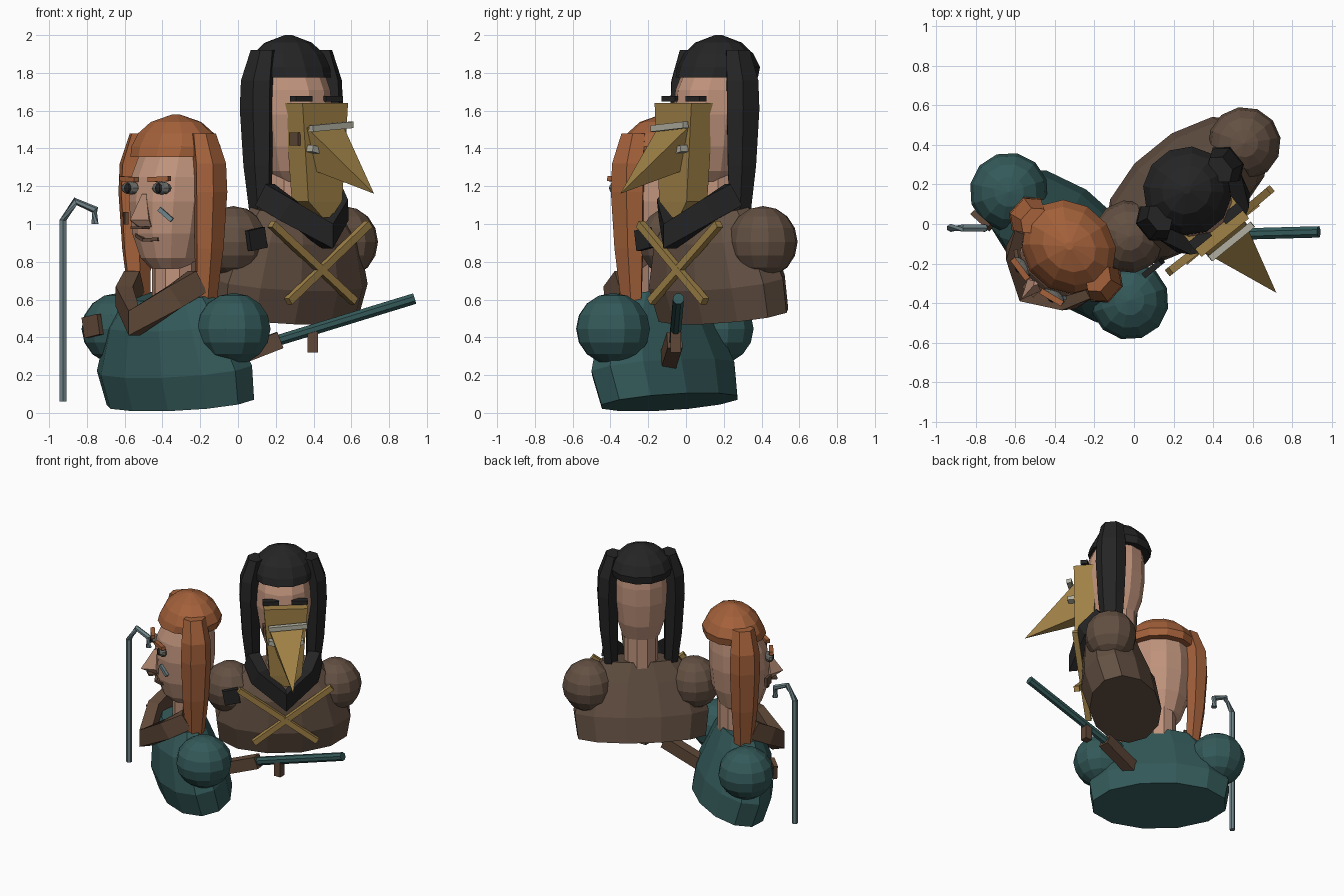
import bpy, bmesh, math
from mathutils import Matrix, Vector

if "Cube" in bpy.data.objects:
    bpy.data.objects.remove(bpy.data.objects["Cube"])


def mat(name, r, g, b):
    m = bpy.data.materials.new(name)
    m.diffuse_color = (r, g, b, 1)
    m.use_nodes = True
    m.node_tree.nodes["Principled BSDF"].inputs["Base Color"].default_value = m.diffuse_color
    return m


TEAL = mat("teal cloth", .034, .1, .1)
ORANGE = mat("orange hair", .37, .12, .043)
SKIN = mat("skin", .52, .29, .2)
BROWN = mat("brown cloth", .125, .08, .055)
LEATHER = mat("leather", .115, .065, .04)
BLACK = mat("charcoal", .018, .018, .019)
GOLD = mat("gold", .35, .22, .062)
STEEL = mat("blue steel", .16, .23, .25)
SILVER = mat("silver", .45, .44, .36)
EYE = mat("eye grey", .13, .13, .12)

# Local bust frames: x is sideways, -y is forward
M_A = Matrix.Translation((-.328, -.112, 0)) @ Matrix.Rotation(math.radians(-42), 4, 'Z')
M_B = Matrix.Translation((.267, .172, .46)) @ Matrix.Rotation(math.radians(39), 4, 'Z')
WORLD = Matrix.Identity(4)


def finish(name, bm, m, M):
    bmesh.ops.recalc_face_normals(bm, faces=bm.faces)
    bm.transform(M)
    me = bpy.data.meshes.new(name)
    bm.to_mesh(me)
    bm.free()
    me.materials.append(m)
    ob = bpy.data.objects.new(name, me)
    bpy.context.collection.objects.link(ob)
    return ob


def loft(name, rings, n, m, M, phase=0.0):
    """Skin elliptical rings (z, rx, ry, cx, cy)."""
    bm = bmesh.new()
    loops = []
    for z, rx, ry, cx, cy in rings:
        loops.append([bm.verts.new((cx + rx * math.cos(phase + 2 * math.pi * i / n),
                                    cy + ry * math.sin(phase + 2 * math.pi * i / n), z))
                      for i in range(n)])
    for a, b in zip(loops, loops[1:]):
        for i in range(n):
            j = (i + 1) % n
            bm.faces.new((a[i], a[j], b[j], b[i]))
    bm.faces.new(loops[0][::-1])
    bm.faces.new(loops[-1])
    return finish(name, bm, m, M)


def ball(name, c, size, m, M, u=12, v=8):
    bm = bmesh.new()
    bmesh.ops.create_uvsphere(bm, u_segments=u, v_segments=v, radius=1)
    bm.transform(Matrix.Translation(c) @ Matrix.Diagonal((*size, 1)))
    return finish(name, bm, m, M)


def path(name, pts, w, h, m, M, n=4):
    """Bar along points; w is sideways width, h is height."""
    pts = [Vector(p) for p in pts]
    bm = bmesh.new()
    loops = []
    k = math.sqrt(2) if n == 4 else 1
    for i, p in enumerate(pts):
        d = (pts[min(i + 1, len(pts) - 1)] - pts[max(i - 1, 0)]).normalized()
        ref = Vector((0, 1, 0)) if abs(d.z) > .9 else Vector((0, 0, 1))
        s = d.cross(ref).normalized()
        t = s.cross(d)
        loops.append([bm.verts.new(p + k * (s * w / 2 * math.cos(a) + t * h / 2 * math.sin(a)))
                      for a in [math.pi / n + 2 * math.pi * q / n for q in range(n)]])
    for a, b in zip(loops, loops[1:]):
        for i in range(n):
            j = (i + 1) % n
            bm.faces.new((a[i], a[j], b[j], b[i]))
    bm.faces.new(loops[0])
    bm.faces.new(loops[-1])
    return finish(name, bm, m, M)


def bust(tag, M, cloth, hair, trim, sh, r, wide, body):
    # Torso leans slightly forward
    lean = Matrix.Translation((0, 0, .3)) @ Matrix.Rotation(.2, 4, 'X') @ Matrix.Translation((0, 0, -.3))
    loft(tag + "_torso", [(.055, .485 * body, .25, 0, -.015), (.24, .51 * body, .262, 0, -.025),
                          (.48, .41, .21, 0, -.02), (.625, .28, .15, 0, .01)], 12, cloth, M @ lean, math.pi / 12)
    loft(tag + "_neck", [(.55, .12, .12, 0, -.01), (.9, .12, .12, 0, -.01)], 10, SKIN, M)
    # Long tapered head
    loft(tag + "_head", [(.765, .09 * wide, .1, 0, -.05), (.82, .135 * wide, .155, 0, -.05),
                         (.95, .175 * wide, .2, 0, -.05), (1.12, .2 * wide, .215, 0, -.045),
                         (1.25, .197 * wide, .205, 0, -.035), (1.36, .18 * wide, .17, 0, -.015),
                         (1.42, .15 * wide, .13, 0, 0)], 12, SKIN, M, math.pi / 12)
    # Hair cap
    z = .04 if tag == "red_hair" else 0
    loft(tag + "_hair_cap", [(1.315 + z, .215 * wide, .223, 0, -.012), (1.37 + z, .225 * wide, .218, 0, 0),
                             (1.44 + z, .195 * wide, .18, 0, 0), (1.5 + z, .13 * wide, .12, 0, 0),
                             (1.54 + z, .02, .02, 0, 0)], 12, hair, M, math.pi / 12)
    for s in (-1, 1):
        side = "_left" if s < 0 else "_right"
        # Long hair strand and round shoulder
        loft(tag + side + "_strand",
             [(zz + z / 2, rx, ry, s * x * wide, -.025) for zz, rx, ry, x in
              ((.57, .05, .07, .21), (.85, .07, .095, .228), (1.15, .08, .11, .238),
               (1.3, .08, .105, .232), (1.46, .058, .08, .195))], 6, hair, M, math.pi / 6)
        ball(tag + side + "_shoulder", (s * sh, 0, .445), (r, r, .19), cloth, M)
    # Folded collar
    path(tag + "_collar", [(-.225, -.08, .695), (-.18, -.21, .615), (0, -.33, .475),
                           (.18, -.21, .615), (.225, -.08, .695)], .09, .13, trim, M)
    # Sewn shoulder patch
    path(tag + "_patch", [(-sh - .06, -.2, .45), (-sh + .05, -.2, .47)], .03, .11,
         LEATHER if cloth is TEAL else BLACK, M)


bust("red_hair", M_A, TEAL, ORANGE, LEATHER, .41, .2, 1.13, 1.0)
bust("black_hair", M_B, BROWN, BLACK, BLACK, .375, .185, 1.0, .965)

# Face details of the red-haired bust
for s in (-1, 1):
    ball("eye", (s * .11, -.235, 1.19), (.065, .03, .034), EYE, M_A, 10, 6)
    ball("pupil", (s * .11, -.26, 1.19), (.024, .014, .026), BLACK, M_A, 8, 6)
    path("eyebrow", [(s * .045, -.265, 1.235), (s * .17, -.24, 1.24)], .03, .026, ORANGE, M_A)
loft("nose", [(.985, .05, .04, 0, -.25), (1.02, .045, .1, 0, -.265), (1.16, .012, .02, 0, -.25)],
     4, SKIN, M_A, 0)
path("nose_base", [(-.04, -.285, .98), (.04, -.285, .98)], .06, .012, LEATHER, M_A)
path("mouth", [(-.075, -.225, .94), (0, -.255, .915), (.075, -.225, .92)], .022, .018, LEATHER, M_A)
path("cheek_patch", [(-.19, -.195, 1.03), (-.135, -.24, 1.03)], .02, .065, LEATHER, M_A)
path("cheek_scar", [(.1, -.245, 1.08), (.16, -.21, 1.02)], .02, .024, STEEL, M_A)

# Gold face mask with pointed beak
r2 = math.sqrt(2)
loft("mask", [(.575, .03 * r2, .04 * r2, .015, -.265), (.66, .115 * r2, .07 * r2, 0, -.24),
              (1.18, .155 * r2, .075 * r2, 0, -.235)], 4, GOLD, M_B, math.pi / 4)
bm = bmesh.new()
base = [bm.verts.new(p) for p in ((-.13, -.3, 1.06), (.13, -.3, 1.06), (.06, -.3, .82), (-.06, -.3, .82))]
tip = bm.verts.new((.025, -.69, .7))
bm.faces.new(base)
for i in range(4):
    bm.faces.new((base[i], base[(i + 1) % 4], tip))
finish("beak", bm, GOLD, M_B)
path("mask_bar", [(-.125, -.345, 1.045), (.15, -.345, 1.065)], .035, .034, SILVER, M_B)
for s in (-1, 1):
    path("mask_stud", [(s * .075, -.33, .93), (s * .125, -.33, .94)], .06, .035, SILVER, M_B)
    path("dark_eyebrow", [(s * .045, -.235, 1.203), (s * .16, -.235, 1.203)], .05, .03, BLACK, M_B)
    # Crossed chest straps
    path("chest_strap", [(s * .33, -.265, .54), (-s * .225, -.275, .13)], .04, .04, GOLD, M_B)
path("mask_patch", [(-.15, -.275, .99), (-.15, -.2, .99)], .016, .07, LEATHER, M_B)

# Hooked cane
path("cane", [(-.927, -.02, .06), (-.927, -.02, 1.02), (-.86, -.02, 1.12),
              (-.757, -.02, 1.075), (-.757, -.02, 1.0)], .042, .042, STEEL, WORLD, 6)

# Long barrel with stock and grip
path("barrel", [(.2, -.06, .38), (.935, -.04, .605)], .062, .062, TEAL, WORLD, 8)
path("stock", [(-.1, -.1, .26), (.22, -.06, .385)], .08, .09, LEATHER, WORLD)
path("grip", [(.395, -.055, .32), (.395, -.055, .43)], .055, .055, LEATHER, WORLD)
